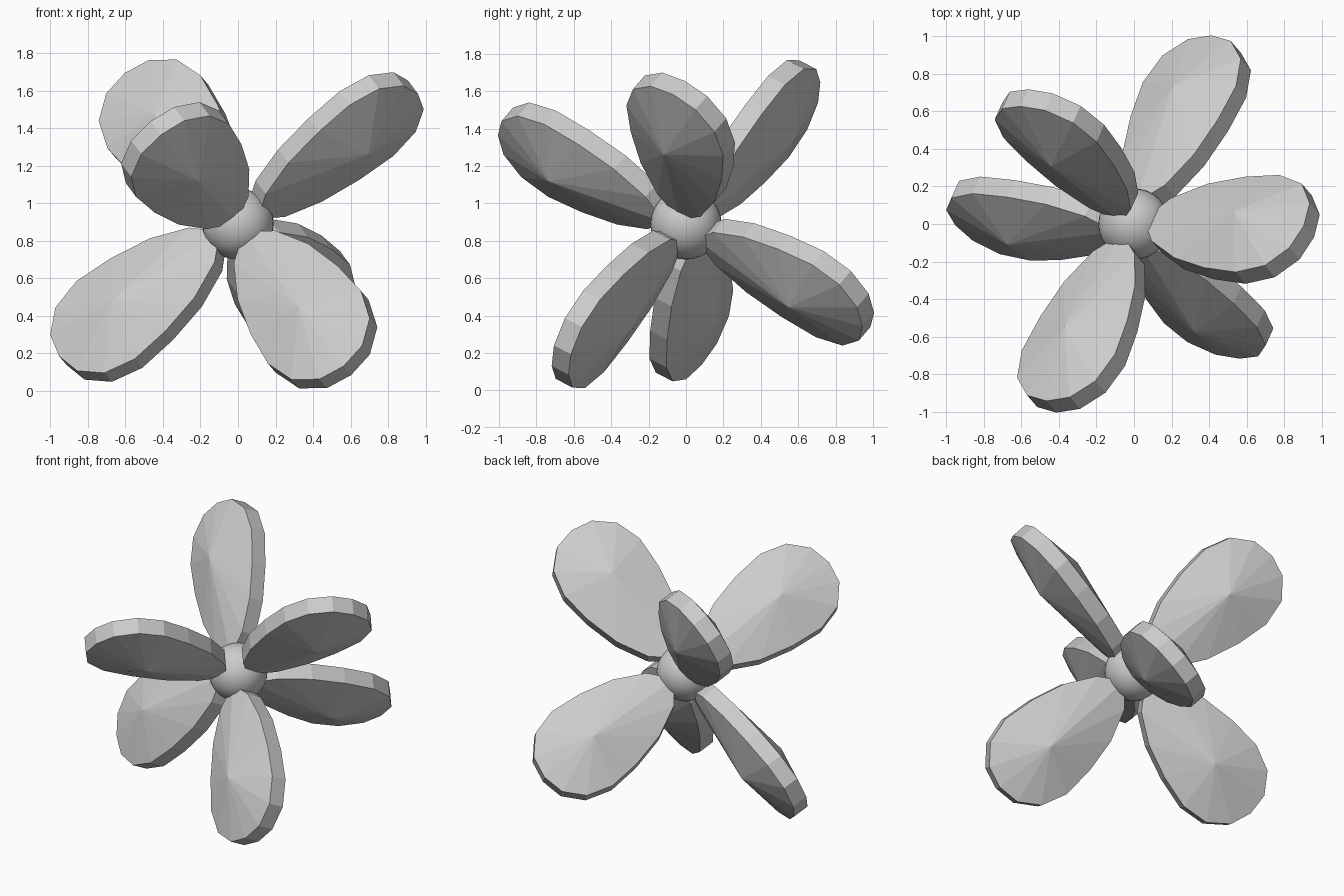
import bpy, bmesh
from mathutils import Vector

if "Cube" in bpy.data.objects:
    bpy.data.objects.remove(bpy.data.objects["Cube"])

CENTRE = Vector((0, 0, 0.89))

# Three tilted, mutually perpendicular directions
C = Vector((0.37, 0.82, -0.43)).normalized()
E = Vector((-0.50, 0.56, 0.67))
E = (E - C * E.dot(C)).normalized()
A = C.cross(E).normalized()

# Half outline of a petal: distance along axis, half width
HALF = [(0.10, 0), (0.22, 0.14), (0.42, 0.24), (0.65, 0.295),
        (0.87, 0.315), (1.045, 0.265), (1.155, 0.145), (1.185, 0)]
OUTLINE = HALF + [(s, -w) for s, w in reversed(HALF[1:-1])]
RIM, RIDGE, PEAK = 0.055, 0.165, 0.78


def petal(name, axis, normal):
    """Flat-rimmed petal with a faceted peak on both sides."""
    side = normal.cross(axis)
    bm = bmesh.new()
    rings = []
    for sign in (1, -1):
        ring = [bm.verts.new(axis * s + side * w + normal * sign * RIM) for s, w in OUTLINE]
        peak = bm.verts.new(axis * PEAK + normal * sign * RIDGE)
        for i in range(len(ring)):
            bm.faces.new((ring[i - 1], ring[i], peak))
        rings.append(ring)
    top, bottom = rings
    for i in range(len(top)):
        bm.faces.new((top[i - 1], top[i], bottom[i], bottom[i - 1]))
    bmesh.ops.recalc_face_normals(bm, faces=bm.faces)
    mesh = bpy.data.meshes.new(name)
    bm.to_mesh(mesh)
    bm.free()
    obj = bpy.data.objects.new(name, mesh)
    obj.location = CENTRE
    bpy.context.collection.objects.link(obj)


# Smooth hub
bpy.ops.mesh.primitive_uv_sphere_add(segments=32, ring_count=16, radius=0.19, location=CENTRE)
bpy.context.object.name = "hub"
bpy.ops.object.shade_smooth()

# Six petals: axis and facing direction
for name, axis, normal in [
    ("petal_right", A, E), ("petal_left", -A, C),
    ("petal_back", C, E), ("petal_front", -C, E),
    ("petal_upper", E, C), ("petal_lower", -E, C),
]:
    petal(name, axis, normal)
